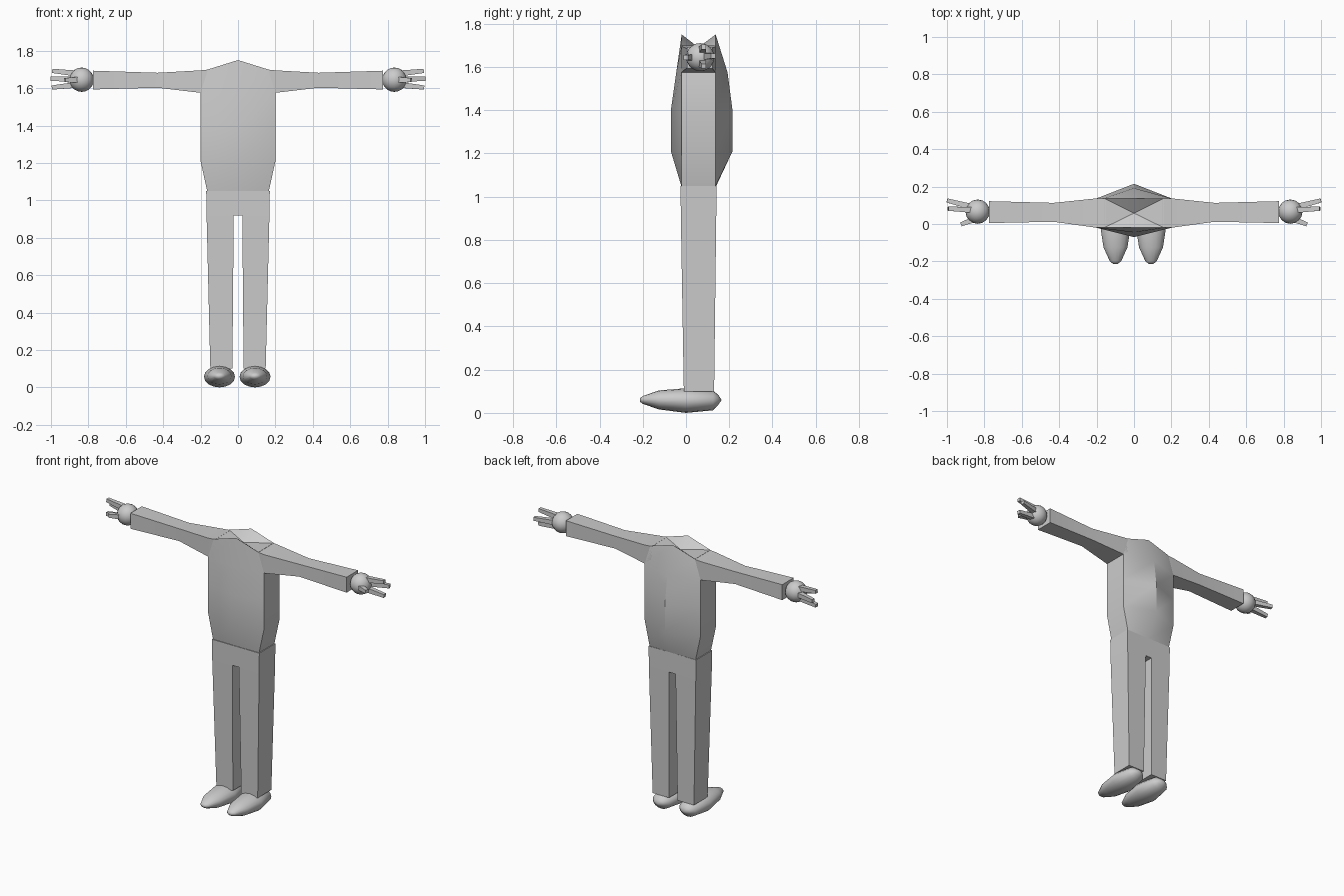
import bpy, bmesh, math
from mathutils import Vector

if "Cube" in bpy.data.objects:
    bpy.data.objects.remove(bpy.data.objects["Cube"])


def finish(name, bm, angle):
    bmesh.ops.recalc_face_normals(bm, faces=bm.faces)
    mesh = bpy.data.meshes.new(name)
    bm.to_mesh(mesh)
    bm.free()
    ob = bpy.data.objects.new(name, mesh)
    bpy.context.collection.objects.link(ob)
    bpy.ops.object.select_all(action='DESELECT')
    ob.select_set(True)
    bpy.context.view_layer.objects.active = ob
    if angle:
        bpy.ops.object.shade_smooth_by_angle(angle=math.radians(angle))
    return ob


def loft(name, rings, angle=0, end_point=None):
    """Skin between equal rings; the last ring is capped flat or fanned to end_point."""
    bm = bmesh.new()
    vs = [[bm.verts.new(p) for p in r] for r in rings]
    n = len(rings[0])
    for a, b in zip(vs, vs[1:]):
        for i in range(n):
            j = (i + 1) % n
            bm.faces.new((a[i], a[j], b[j], b[i]))
    bm.faces.new(vs[0])
    if end_point:
        tip = bm.verts.new(end_point)
        for i in range(n):
            bm.faces.new((vs[-1][i], vs[-1][(i + 1) % n], tip))
    else:
        bm.faces.new(vs[-1])
    return finish(name, bm, angle)


def rect_z(z, x0, x1, y0, y1):
    return [(x0, y0, z), (x1, y0, z), (x1, y1, z), (x0, y1, z)]


def rect_x(x, y0, y1, z0, z1):
    return [(x, y0, z0), (x, y1, z0), (x, y1, z1), (x, y0, z1)]


def torso_ring(z, w, front, back, z_mid=None):
    m = z_mid or z
    return [(-w, -.02, z), (0, front, m), (w, -.02, z),
            (w, .137, z), (0, back, m), (-w, .137, z)]


# Torso with a dipped neck between raised front and back collar
loft("torso", [
    torso_ring(1.05, .165, -.022, .14),
    torso_ring(1.21, .2, -.07, .215),
    torso_ring(1.40, .2, -.07, .215),
    torso_ring(1.575, .2, -.045, .192),
    torso_ring(1.70, .16, -.02, .137, 1.75),
], 35, (0, .058, 1.69))

# Hips
loft("hips", [rect_z(.92, -.168, .168, -.024, .14),
              rect_z(1.05, -.17, .17, -.025, .14)])


def finger(name, a, b, r0, r1):
    """Tapered square bar from a to b."""
    a, b = Vector(a), Vector(b)
    d = (b - a).normalized()
    u = d.cross(Vector((0, 0, 1))).normalized()
    v = d.cross(u)
    square = [(-1, -1), (1, -1), (1, 1), (-1, 1)]
    loft(name, [[p + u * r * i + v * r * j for i, j in square]
                for p, r in ((a, r0), (b, r1))])


for s, side in ((-1, "left"), (1, "right")):
    # Sleeves
    sleeve = [(.15, -.02, .137, 1.575, 1.70), (.2, -.02, .137, 1.575, 1.695),
              (.43, .012, .113, 1.602, 1.682), (.775, .005, .122, 1.593, 1.693)]
    loft("sleeve_" + side, [rect_x(s * x, *r) for x, *r in sleeve], 20)

    # Trouser legs
    leg = [(.10, .03, .148, -.01, .13), (.92, .023, .168, -.024, .14)]
    loft("leg_" + side, [rect_z(z, *sorted((s * a, s * b)), c, d)
                         for z, a, b, c, d in leg])

    # Shoes: sections along y as (y, half width, half height, centre z)
    cx = s * .095 - .004
    shoe = [(-.213, .012, .008, .06), (-.20, .03, .018, .06),
            (-.125, .064, .044, .06), (0, .083, .057, .057),
            (.125, .06, .046, .058), (.15, .035, .022, .06)]
    rings = [[(cx + w * math.cos(t), y, z + h * math.sin(t))
              for t in (math.tau * k / 16 for k in range(16))]
             for y, w, h, z in shoe]
    loft("shoe_" + side, rings, 60, (cx, .165, .06))

    # Hand ball
    bm = bmesh.new()
    bmesh.ops.create_uvsphere(bm, u_segments=16, v_segments=10, radius=.065)
    bmesh.ops.translate(bm, verts=bm.verts, vec=(s * .836, .066, 1.645))
    finish("hand_" + side, bm, 60)

    # Fingers and thumb
    for name, a, b in (
            ("finger_upper", (.86, .075, 1.678), (.993, .082, 1.692)),
            ("finger_middle", (.86, .09, 1.648), (1.0, .126, 1.65)),
            ("finger_lower", (.86, .075, 1.618), (.995, .082, 1.603)),
            ("thumb", (.84, .03, 1.645), (.925, -.002, 1.643))):
        finger(f"{name}_{side}", (s * a[0], a[1], a[2]),
               (s * b[0], b[1], b[2]), .016, .011)
